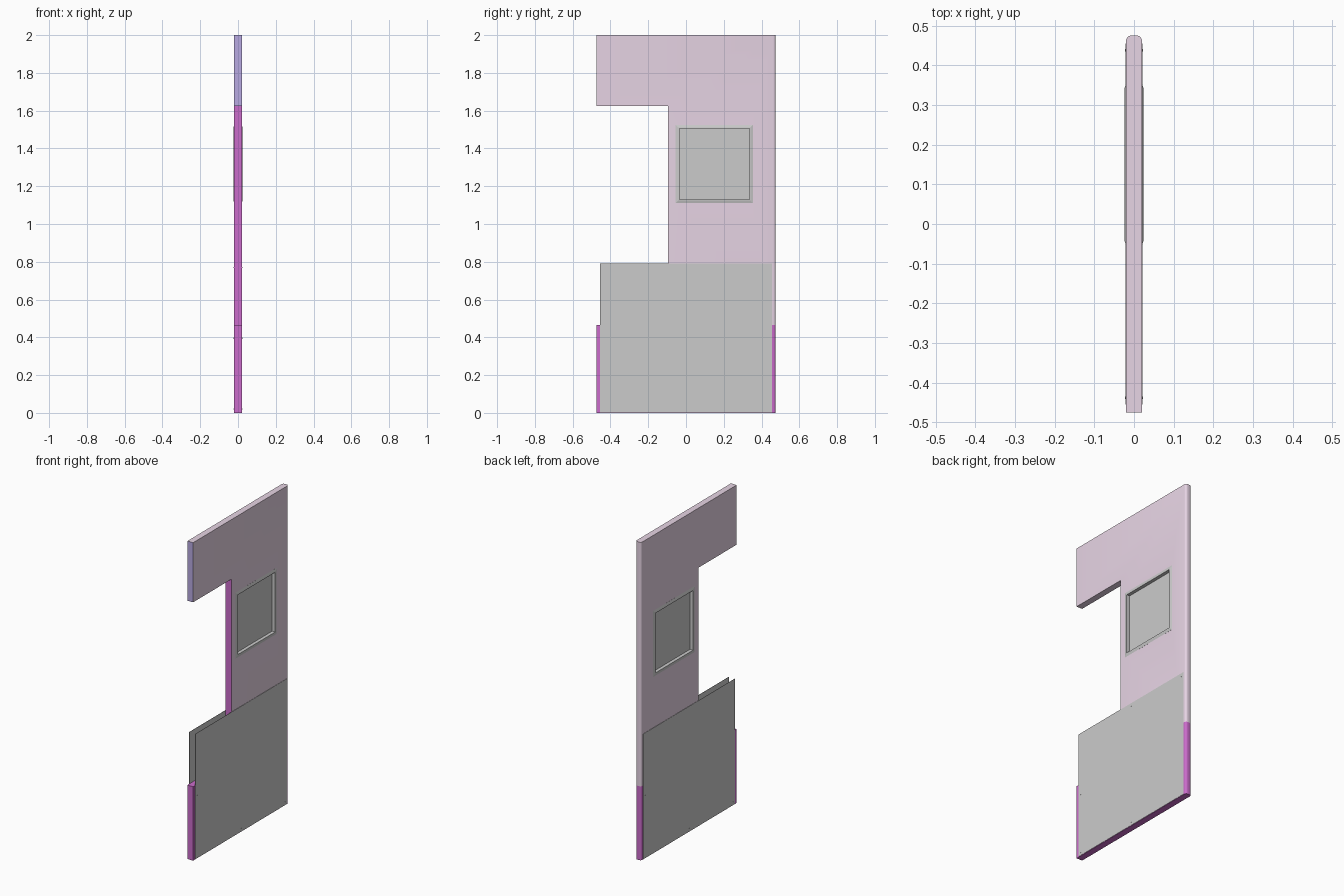
import bpy, bmesh
from mathutils import Vector

if "Cube" in bpy.data.objects:
    bpy.data.objects.remove(bpy.data.objects["Cube"])


def material(name, color):
    m = bpy.data.materials.new(name)
    m.diffuse_color = (*color, 1)
    m.use_nodes = True
    m.node_tree.nodes["Principled BSDF"].inputs["Base Color"].default_value = m.diffuse_color
    return m


def make_object(name, bm, mats=()):
    bmesh.ops.recalc_face_normals(bm, faces=bm.faces)
    mesh = bpy.data.meshes.new(name)
    bm.to_mesh(mesh)
    bm.free()
    for m in mats:
        mesh.materials.append(m)
    ob = bpy.data.objects.new(name, mesh)
    bpy.context.collection.objects.link(ob)
    return ob


def box(name, lo, hi):
    bm = bmesh.new()
    bmesh.ops.create_cube(bm, size=1)
    lo, hi = Vector(lo), Vector(hi)
    for v in bm.verts:
        v.co = Vector((v.co[i] * (hi[i] - lo[i]) + (lo[i] + hi[i]) / 2 for i in range(3)))
    return make_object(name, bm)


HALF = 0.02                      # half thickness of the door
WY0, WY1, WZ0, WZ1 = -0.035, 0.335, 1.13, 1.505   # window opening
mauve = material("mauve_paint", (0.8, 0.66, 0.78))
magenta = material("magenta_paint", (0.6, 0.15, 0.6))
lavender = material("lavender_paint", (0.48, 0.4, 0.76))

# Door leaf: C-shaped outline extruded through its thickness
outline = [(-0.475, 0), (0.475, 0), (0.475, 2), (-0.475, 2), (-0.475, 1.625),
           (-0.095, 1.625), (-0.095, 0.465), (-0.475, 0.465)]
bm = bmesh.new()
face = bm.faces.new([bm.verts.new((-HALF, y, z)) for y, z in outline])
ext = bmesh.ops.extrude_face_region(bm, geom=[face])["geom"]
bmesh.ops.translate(bm, vec=(2 * HALF, 0, 0),
                    verts=[g for g in ext if isinstance(g, bmesh.types.BMVert)])
# rounded back edge
edges = [e for e in bm.edges if all(v.co.y > 0.47 for v in e.verts)
         and abs(e.verts[0].co.z - e.verts[1].co.z) > 1]
bmesh.ops.bevel(bm, geom=edges, offset=0.013, segments=4, profile=0.5, affect='EDGES')
# colour break
bmesh.ops.bisect_plane(bm, geom=bm.verts[:] + bm.edges[:] + bm.faces[:],
                       plane_co=(0, 0, 0.465), plane_no=(0, 0, 1))
bmesh.ops.recalc_face_normals(bm, faces=bm.faces)
for f in bm.faces:
    c = f.calc_center_median()
    if c.z < 0.47 or (f.normal.y < -0.9 and c.z < 1.6):
        f.material_index = 1
    elif f.normal.y < -0.9:
        f.material_index = 2
door = make_object("door_leaf", bm, (mauve, magenta, lavender))

# Window opening
g = 0.008
cutter = box("window_cutter", (-0.1, WY0 - g, WZ0 - g), (0.1, WY1 + g, WZ1 + g))
cutter.hide_render = True
cut = door.modifiers.new("window_opening", 'BOOLEAN')
cut.object = cutter
cut.solver = 'EXACT'
bpy.context.view_layer.objects.active = door
door.select_set(True)
bpy.ops.object.modifier_apply(modifier=cut.name)
bpy.data.objects.remove(cutter)
bpy.ops.object.shade_smooth_by_angle()

# Window frame: moulding section swept around the opening
section = [(0, -0.024), (0, 0.024), (0.006, 0.024), (0.02, 0.0203),
           (0.02, 0.0195), (0.008, 0.0195), (0.008, -0.0195),
           (0.02, -0.0195), (0.02, -0.0203), (0.006, -0.024)]
bm = bmesh.new()
corners = [(WY0, WZ0, -1, -1), (WY1, WZ0, 1, -1), (WY1, WZ1, 1, 1), (WY0, WZ1, -1, 1)]
rings = [[bm.verts.new((x, y + sy * o, z + sz * o)) for o, x in section]
         for y, z, sy, sz in corners]
n = len(section)
for i in range(4):
    a, b = rings[i], rings[(i + 1) % 4]
    for j in range(n):
        k = (j + 1) % n
        bm.faces.new((a[j], a[k], b[k], b[j]))
make_object("window_frame", bm)

# Window pane
box("window_pane", (-0.003, WY0 - 0.004, WZ0 - 0.004), (0.003, WY1 + 0.004, WZ1 + 0.004))

# Kick plates with small rivets on both sides
for side, s in (("right", 1), ("left", -1)):
    x0, x1 = sorted((s * HALF, s * 0.022))
    box("kick_plate_" + side, (x0, -0.455, 0.002), (x1, 0.455, 0.79))
    for y in (-0.438, 0, 0.438):
        for z in (0.02, 0.395, 0.77):
            if y == 0 and z == 0.395:
                continue
            bpy.ops.mesh.primitive_cylinder_add(
                vertices=8, radius=0.003, depth=0.002,
                location=(s * 0.022, y, z), rotation=(0, 1.5708, 0))
            bpy.context.object.name = "rivet_" + side
